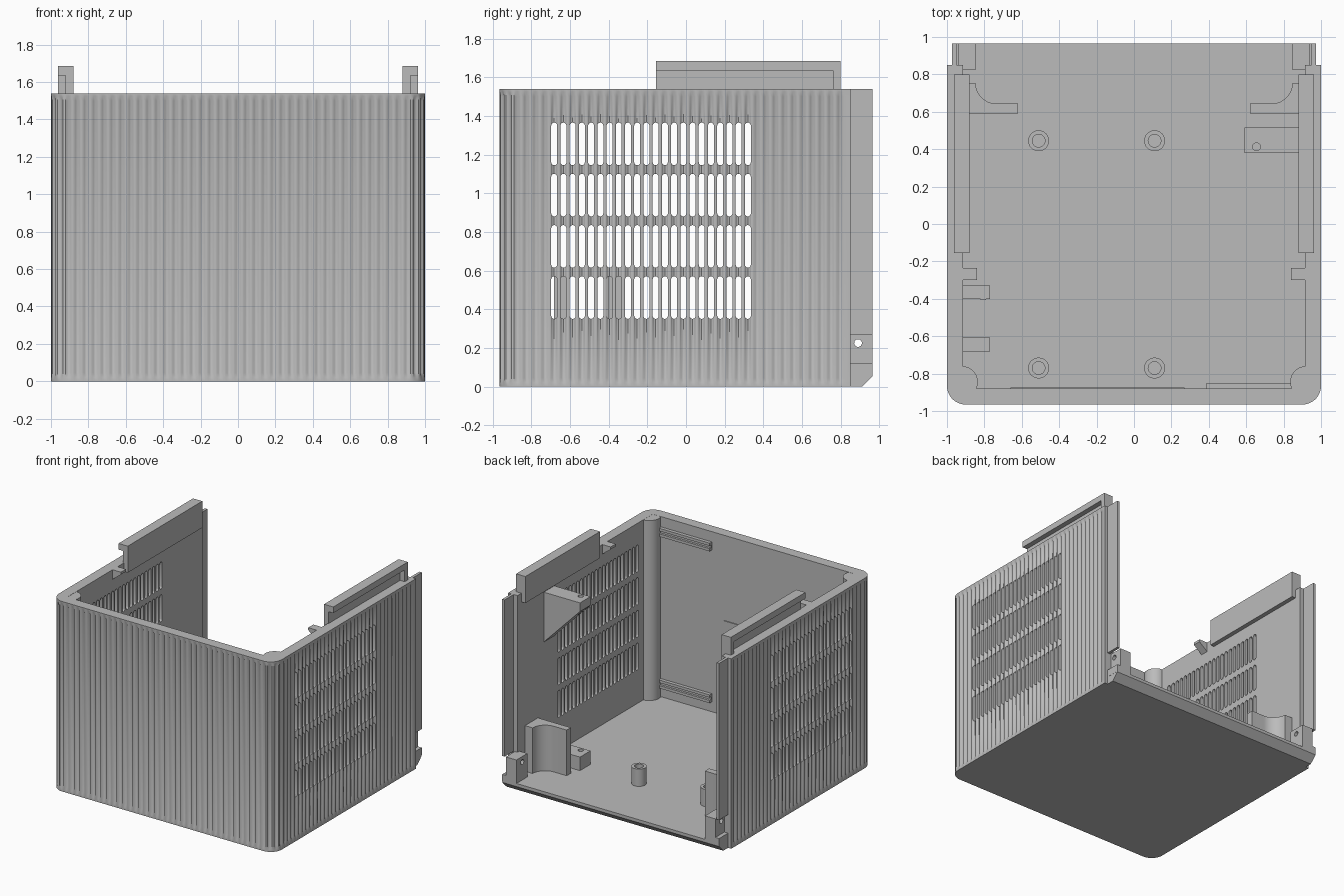
import bpy, bmesh
from math import sin, cos, pi

if "Cube" in bpy.data.objects:
    bpy.data.objects.remove(bpy.data.objects["Cube"])

GREY = (0.5, 0.5, 0.5, 1)
mat = bpy.data.materials.new("plain grey plastic")
mat.use_nodes = True
mat.diffuse_color = GREY
mat.node_tree.nodes["Principled BSDF"].inputs["Base Color"].default_value = GREY

TOP, FLOOR, WALL = 1.54, 0.08, 0.085
FRONT, BACK, WALL_END = -0.965, 0.965, 0.85


def finish(name, bm, mirror=False, smooth=False):
    bmesh.ops.recalc_face_normals(bm, faces=bm.faces)
    mesh = bpy.data.meshes.new(name)
    bm.to_mesh(mesh)
    bm.free()
    mesh.materials.append(mat)
    obj = bpy.data.objects.new(name, mesh)
    bpy.context.collection.objects.link(obj)
    if mirror:
        obj.modifiers.new("Mirror", "MIRROR")
    if smooth:
        smooth_shade(obj)
    return obj


def select(obj):
    bpy.ops.object.select_all(action="DESELECT")
    obj.select_set(True)
    bpy.context.view_layer.objects.active = obj


def smooth_shade(obj):
    select(obj)
    bpy.ops.object.shade_smooth_by_angle(angle=pi / 5)


def add_prism(bm, pts, axis, lo, hi):
    """Extrude a polygon, given in the two other axes, along an axis."""
    def place(p, h):
        return {"x": (h, p[0], p[1]), "y": (p[0], h, p[1]), "z": (p[0], p[1], h)}[axis]
    a = [bm.verts.new(place(p, lo)) for p in pts]
    b = [bm.verts.new(place(p, hi)) for p in pts]
    bm.faces.new(a)
    bm.faces.new(b)
    for i in range(len(pts)):
        j = (i + 1) % len(pts)
        bm.faces.new((a[i], a[j], b[j], b[i]))


def prism(name, pts, axis, lo, hi, mirror=False, smooth=False):
    bm = bmesh.new()
    add_prism(bm, pts, axis, lo, hi)
    return finish(name, bm, mirror, smooth)


def box(name, x, y, z, mirror=False):
    pts = [(x[0], y[0]), (x[1], y[0]), (x[1], y[1]), (x[0], y[1])]
    return prism(name, pts, "z", z[0], z[1], mirror)


def arc(cx, cy, r, start, end, n):
    return [(cx + r * cos(start + (end - start) * i / n),
             cy + r * sin(start + (end - start) * i / n)) for i in range(n + 1)]


def cut(obj, cutter):
    cutter.hide_render = True
    mod = obj.modifiers.new("Cut", "BOOLEAN")
    mod.object, mod.solver = cutter, "EXACT"
    select(obj)
    for m in list(obj.modifiers):
        bpy.ops.object.modifier_apply(modifier=m.name)
    bpy.data.objects.remove(cutter)


# Fluted shell: U-shaped wall round the front and both sides
RADIUS = 0.1
SIDE = WALL_END - FRONT - RADIUS
BEND = RADIUS * pi / 2
HALF = SIDE + BEND + 1 - RADIUS
FIRST = 0.053
PITCH = (HALF - FIRST) / 57


def wall_point(s, depth):
    """Point at distance s along the wall, moved inwards by depth."""
    if s > HALF:
        x, y = wall_point(2 * HALF - s, depth)
        return -x, y
    if s < SIDE:
        return 1 - depth, WALL_END - s
    if s < SIDE + BEND:
        t, r = (s - SIDE) / RADIUS, RADIUS - depth
        return 1 - RADIUS + r * cos(t), FRONT + RADIUS - r * sin(t)
    return HALF - s, FRONT + depth


columns = [(0, 0)]
for k in range(115):
    for off, d in ((-0.36, 0), (-0.18, 0.75), (0, 1), (0.18, 0.75), (0.36, 0)):
        columns.append((FIRST + (k + off) * PITCH, 0.013 * d))
columns.append((2 * HALF, 0))
levels = ((0, 0), (0.02, 0), (0.045, 1), (1.5, 1), (1.525, 0), (TOP, 0))
bm = bmesh.new()
rings = []
for s, groove in columns:
    ring = [bm.verts.new((*wall_point(s, groove * g), z)) for z, g in levels]
    ring += [bm.verts.new((*wall_point(s, WALL), z)) for z in (TOP, 0)]
    rings.append(ring)
for a, b in zip(rings, rings[1:]):
    for i in range(8):
        j = (i + 1) % 8
        bm.faces.new((a[i], a[j], b[j], b[i]))
bm.faces.new(rings[0])
bm.faces.new(rings[-1])
shell = finish("fluted_shell", bm)

# Ventilation slots: four rows through both side walls
bm = bmesh.new()
W = 0.0155
for k in range(10, 32):
    y = WALL_END - FIRST - k * PITCH
    for row in range(4):
        z0 = 0.35 + row * 0.265
        outline = arc(y, z0 + 0.205, W, 0, pi, 6) + arc(y, z0 + W, W, pi, 2 * pi, 6)
        add_prism(bm, outline, "x", -1.2, 1.2)
cut(shell, finish("slot_cutter", bm))
smooth_shade(shell)

# Floor with a chamfered rear edge
prism("floor", [(-0.89, 0), (0.91, 0), (BACK, 0.055), (BACK, FLOOR), (-0.89, FLOOR)],
      "x", -0.972, 0.972)

# Rear tongues on the side walls, and the screw lugs below them
box("rear_tongue", (0.95, 0.973), (0.84, BACK), (0.27, TOP), True)
box("tongue_foot", (0.93, 0.973), (0.84, BACK), (0.06, 0.12), True)
lug = prism("screw_lug", [(0.825, 0.06), (BACK, 0.06), (BACK, 0.27), (0.825, 0.27)],
            "x", 0.845, 0.94, True)
cut(lug, prism("lug_hole", arc(0.89, 0.225, 0.02, 0, 2 * pi * 15 / 16, 15), "x", -1.1, 1.1))

# Sliding rails along the top of the side walls
prism("top_rail", [(0.88, 1.47), (0.922, 1.47), (0.922, 1.635), (0.963, 1.635),
                   (0.963, 1.685), (0.88, 1.685)], "y", -0.155, 0.8, True)
box("rail_end_stop", (0.9, 0.963), (0.76, 0.8), (1.5, 1.685), True)

# Wedge hooks under the rim
prism("rim_hook", [(0.93, 1.45), (0.93, TOP), (0.84, TOP), (0.84, 1.52)],
      "y", -0.3, -0.235, True)

# Rounded posts in the front corners
prism("corner_post", arc(0.92, -0.845, 0.085, pi / 2, 3 * pi / 2, 20),
      "z", 0.05, TOP - 0.001, True, True)

# Concave rear cradles on the floor
cradle = [(0.93, 0.59), (0.62, 0.59), (0.62, 0.643)]
cradle += arc(0.735, 0.755, 0.112, -pi / 2, 0, 12) + [(0.93, 0.755)]
prism("rear_cradle", cradle, "z", 0.06, 0.45, True, True)

# Floor standoffs with blind holes
for x in (-0.51, 0.11):
    for y in (-0.77, 0.445):
        bm = bmesh.new()
        prof = ((0.056, 0.07), (0.056, 0.22), (0.034, 0.22), (0.034, 0.085))
        loops = [[bm.verts.new((*p, z)) for p in arc(x, y, r, 0, 2 * pi * 23 / 24, 23)]
                 for r, z in prof]
        for a, b in zip(loops, loops[1:]):
            for i in range(24):
                j = (i + 1) % 24
                bm.faces.new((a[i], a[j], b[j], b[i]))
        bm.faces.new(loops[-1])
        finish("floor_standoff", bm, smooth=True)

# Gusset bracket on the left wall and the block below it, both drilled
bracket = prism("gusset_bracket", [(0.93, 1.02), (0.93, 1.44), (0.59, 1.44), (0.59, 1.37)],
                "y", 0.38, 0.515)
block = box("floor_block", (0.59, 0.93), (0.38, 0.515), (0.06, 0.19))
for part in (bracket, block):
    cut(part, prism("bracket_hole", arc(0.655, 0.413, 0.021, 0, 2 * pi * 15 / 16, 15),
                    "z", 0.1, 1.6))

# Retaining clips on the right wall
for y, side in ((-0.365, -1), (-0.645, 1)):
    box("clip_body", (-0.93, -0.77), (y - 0.037, y + 0.037), (0.06, 0.59))
    lip = sorted((y + side * 0.03, y + side * 0.042))
    box("clip_lip", (-0.82, -0.79), lip, (0.06, 0.59))

# Double guide strips and a thin panel inside the front wall
for z in (0.16, 1.39):
    for dz in (0, 0.045):
        box("guide_strip", (0.385, 0.86), (-0.89, -0.852), (z + dz, z + dz + 0.022))
    box("guide_back", (0.385, 0.86), (-0.89, -0.87), (z, z + 0.067))
box("inner_panel", (-0.66, 0.27), (-0.881, -0.873), (0.55, 0.85))
